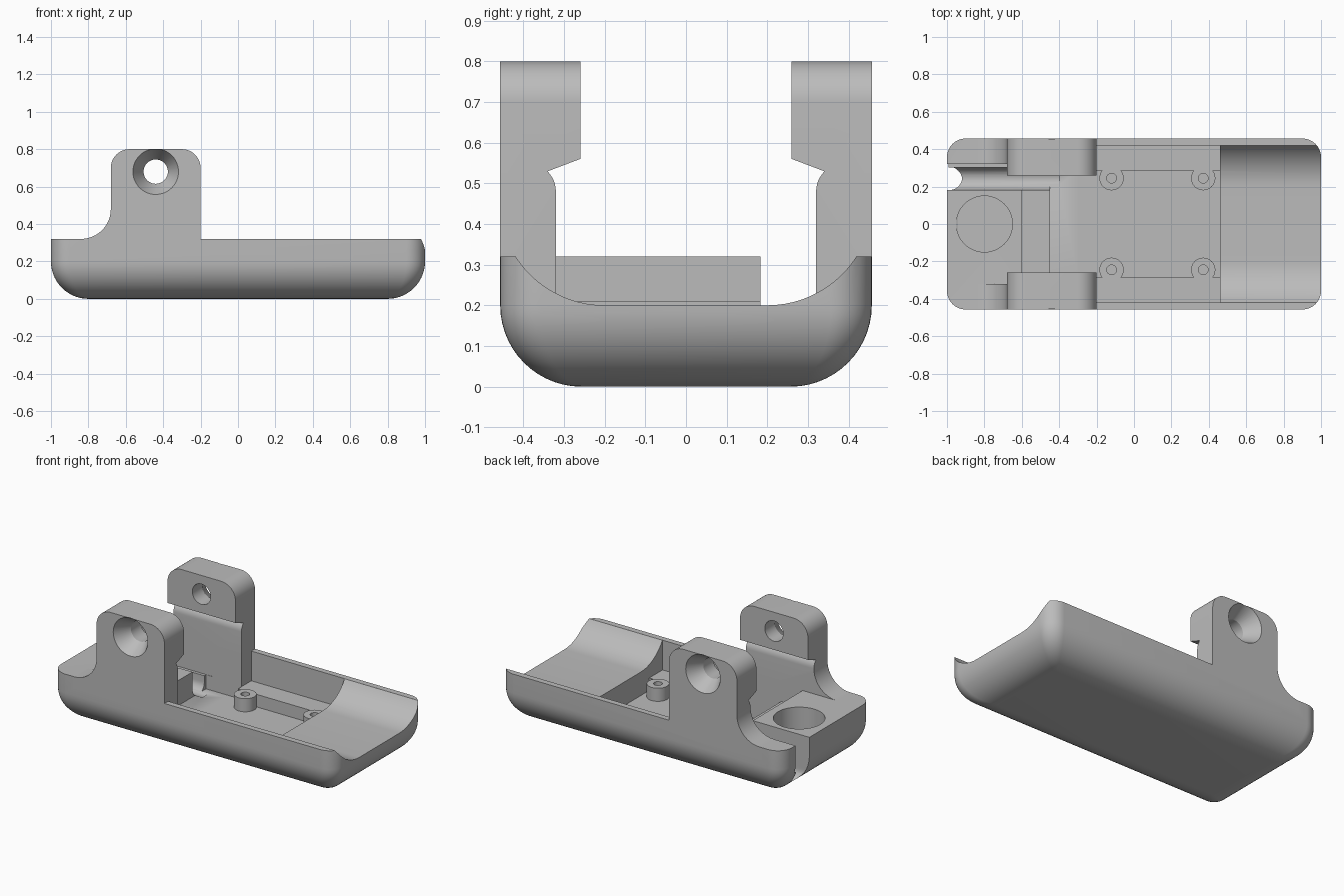
import bpy
import bmesh
from math import sin, cos, pi, radians
from mathutils import Vector

cube = bpy.data.objects.get("Cube")
if cube:
    bpy.data.objects.remove(cube)

grey = bpy.data.materials.new("plain_grey")
grey.use_nodes = True
grey.diffuse_color = (0.5, 0.5, 0.5, 1)
grey.node_tree.nodes["Principled BSDF"].inputs["Base Color"].default_value = grey.diffuse_color

HALF_W, RIM, FLOOR, LEDGE = 0.457, 0.32, 0.05, 0.13


def finish(bm, name):
    bmesh.ops.recalc_face_normals(bm, faces=bm.faces)
    mesh = bpy.data.meshes.new(name)
    bm.to_mesh(mesh)
    bm.free()
    mesh.materials.append(grey)
    obj = bpy.data.objects.new(name, mesh)
    bpy.context.collection.objects.link(obj)
    return obj


def loft(name, rings):
    bm = bmesh.new()
    loops = [[bm.verts.new(p) for p in ring] for ring in rings]
    for a, b in zip(loops, loops[1:]):
        for i in range(len(a)):
            j = (i + 1) % len(a)
            bm.faces.new((a[i], a[j], b[j], b[i]))
    bm.faces.new(loops[0])
    bm.faces.new(loops[-1])
    return finish(bm, name)


def prism(name, profile, axis, lo, hi):
    # extrude a 2D profile along x, y or z
    def place(p, d):
        v = list(p)
        v.insert("xyz".index(axis), d)
        return v
    return loft(name, [[place(p, d) for p in profile] for d in (lo, hi)])


def box(name, x, y, z):
    return prism(name, [(x[0], y[0]), (x[1], y[0]), (x[1], y[1]), (x[0], y[1])], "z", *z)


def arc(cx, cy, r, a0, a1, n=12):
    angles = [radians(a0 + (a1 - a0) * i / n) for i in range(n + 1)]
    return [(cx + r * cos(a), cy + r * sin(a)) for a in angles]


def circle(cx, cy, r, n=48):
    return arc(cx, cy, r, 0, 360, n)[:-1]


def combine(target, tool, operation="DIFFERENCE"):
    mod = target.modifiers.new("combine", "BOOLEAN")
    mod.operation, mod.solver, mod.object = operation, "EXACT", tool
    bpy.context.view_layer.objects.active = target
    bpy.ops.object.modifier_apply(modifier=mod.name)
    bpy.data.objects.remove(tool)


def plan_ring(inset, radius, z):
    hx, hy = 1 - inset - radius, HALF_W - inset - radius
    pts = []
    for k, (sx, sy) in enumerate([(1, 1), (-1, 1), (-1, -1), (1, -1)]):
        pts += arc(sx * hx, sy * hy, radius, 90 * k, 90 * k + 90, 10)
    return [(x, y, z) for x, y in pts]


# Tray body: rounded plan with a large fillet around the bottom
rings = []
for i in range(15):
    a = pi / 2 * i / 14
    inset = 0.2 * (1 - sin(a))
    rings.append(plan_ring(inset, 0.1 - 0.45 * inset, 0.2 * (1 - cos(a))))
rings.append(plan_ring(0, 0.1, RIM))
body = loft("tray_body", rings)

# Pocket steps, shelf and bearing recess
combine(body, box("pocket", (-0.2, 0.46), (-0.42, 0.42), (LEDGE, 1)))
combine(body, box("floor", (-0.3, 0.46), (-0.285, 0.285), (FLOOR, 1)))
combine(body, box("ear_bay", (-0.45, -0.2), (-0.32, 0.32), (FLOOR, 1)))
combine(body, box("shelf", (-0.6, -0.4), (-0.32, 0.3), (0.21, 1)))
combine(body, prism("recess", circle(-0.8, 0, 0.15), "z", 0.06, 1))

# Cable channel running out of the left end
channel = arc(0.243, 0.1, 0.06, 180, 360, 16) + [(0.303, 0.14), (0.322, 0.14), (0.322, 1), (0.183, 1)]
combine(body, prism("channel", channel, "x", -1.2, -0.4))

# Saddle: shallow trough across the right end
trough = arc(-0.2, 0.46, 0.26, 212.6, 270) + arc(0.2, 0.46, 0.26, 270, 327.4)
trough += [(0.42, 1), (-0.42, 1)]
combine(body, prism("saddle", trough, "x", 0.46, 1.2))

# Hinge ears with countersunk holes
outline = [(-0.2, 0.25)] + arc(-0.3, 0.7, 0.1, 0, 90) + arc(-0.58, 0.7, 0.1, 90, 180)
outline += arc(-0.84, 0.48, 0.16, 0, -90) + [(-0.84, 0.25)]
section = [(HALF_W, 0.2), (HALF_W, 0.8), (0.26, 0.8), (0.26, 0.56)]
section += arc(0.39, 0.48, 0.07, 135, 180, 6) + [(0.32, 0.2)]
for side, name in ((-1, "front_ear"), (1, "back_ear")):
    ear = prism(name, outline, "y", side * 0.2, side * 0.5)
    combine(ear, prism("section", [(side * y, z) for y, z in section], "x", -1, 0), "INTERSECT")
    combine(ear, prism("bore", circle(-0.44, 0.68, 0.065), "y", side * 0.1, side * 0.6))
    cone = [[(x, side * y, z) for x, z in circle(-0.44, 0.68, r)]
            for y, r in ((0.36, 0.065), (HALF_W, 0.122), (0.477, 0.134))]
    combine(ear, loft("countersink", cone))
    combine(body, ear, "UNION")

# Screw bosses
for x in (-0.12, 0.37):
    for y in (-0.245, 0.245):
        boss = prism("screw_boss", circle(x, y, 0.065, 32), "z", 0.03, LEDGE + 0.004)
        combine(body, boss, "UNION")
        combine(body, prism("screw_hole", circle(x, y, 0.026, 24), "z", 0.06, 0.3))

bpy.ops.object.select_all(action="DESELECT")
body.select_set(True)
bpy.context.view_layer.objects.active = body
bpy.ops.object.shade_smooth_by_angle(angle=radians(30))
